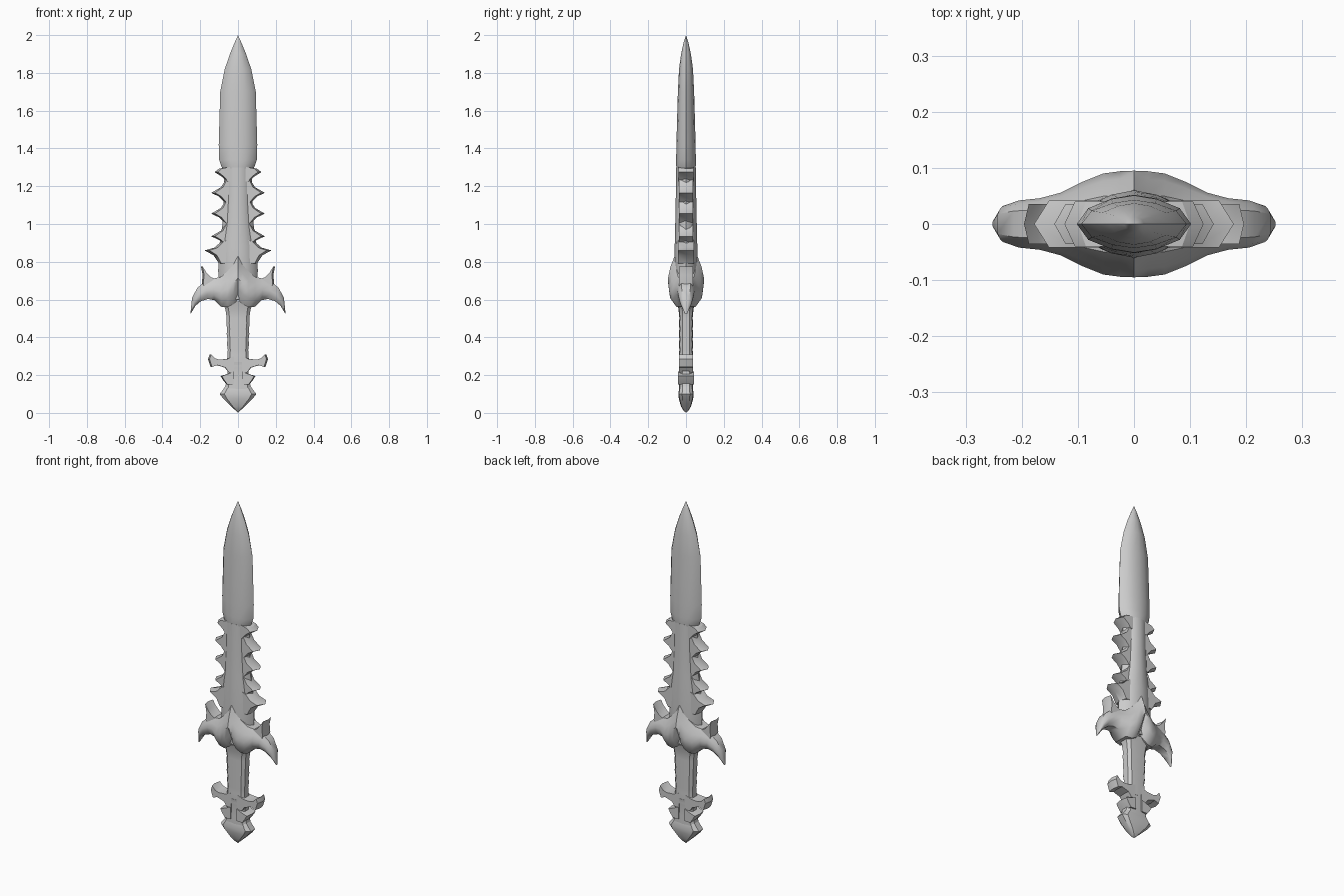
import bpy, bmesh, math

default = bpy.data.objects.get("Cube")
if default:
    bpy.data.objects.remove(default, do_unlink=True)

steel = bpy.data.materials.new("plain grey steel")
steel.use_nodes = True
grey = (0.6, 0.6, 0.6, 1)
steel.diffuse_color = grey
steel.node_tree.nodes["Principled BSDF"].inputs["Base Color"].default_value = grey


def finish(name, bm, angle=35):
    """Turn a bmesh into a shaded object."""
    bmesh.ops.remove_doubles(bm, verts=bm.verts, dist=0.0005)
    bmesh.ops.recalc_face_normals(bm, faces=bm.faces)
    mesh = bpy.data.meshes.new(name)
    bm.to_mesh(mesh)
    bm.free()
    mesh.materials.append(steel)
    obj = bpy.data.objects.new(name, mesh)
    bpy.context.collection.objects.link(obj)
    bpy.ops.object.select_all(action="DESELECT")
    obj.select_set(True)
    bpy.context.view_layer.objects.active = obj
    bpy.ops.object.shade_smooth_by_angle(angle=math.radians(angle))
    return obj


def loft(name, rings, angle=35):
    """Skin a row of closed rings that share a point count."""
    bm = bmesh.new()
    rows = [[bm.verts.new(p) for p in ring] for ring in rings]
    count = len(rows[0])
    for a, b in zip(rows, rows[1:]):
        for i in range(count):
            j = (i + 1) % count
            bm.faces.new((a[i], a[j], b[j], b[i]))
    bm.faces.new(rows[0])
    bm.faces.new(rows[-1])
    return finish(name, bm, angle)


def upright(name, section, stations, angle=35):
    """Loft a quarter section, mirrored both ways, through (z, half width, half depth)."""
    right = section + [(x, -y) for x, y in section[-2:0:-1]]
    quarter = section
    half = quarter + [(-x, y) for x, y in quarter[-2::-1]]
    whole = half + [(x, -y) for x, y in half[-2:0:-1]]
    return loft(name, [[(x * w, y * d, z) for x, y in whole]
                       for z, w, d in stations], angle)


def spikes(name, outline, thick, edge=0.82):
    """Pair of side spikes: full outline on the middle plane, drawn in on both faces."""
    bm = bmesh.new()
    base = outline[0][0]
    for side in (1, -1):
        layers = []
        for y, k in ((-thick, edge), (0, 1), (thick, edge)):
            layers.append([bm.verts.new((side * (base + (x - base) * k), y, z))
                           for x, z in outline])
        n = len(outline)
        for a, b in zip(layers, layers[1:]):
            for i in range(n):
                j = (i + 1) % n
                bm.faces.new((a[i], a[j], b[j], b[i]))
        bm.faces.new(layers[0])
        bm.faces.new(layers[-1])
    return finish(name, bm, 30)


lens = [(1, 0), (0.8, 0.55), (0.4, 0.87), (0, 1)]
slab = [(1, 0), (1, 0.5), (0.75, 0.9), (0, 1)]

# Blade
upright("blade", lens, [
    (1.29, 0.08, 0.05), (1.31, 0.09, 0.052), (1.34, 0.1, 0.052),
    (1.42, 0.102, 0.051), (1.7, 0.094, 0.043), (1.82, 0.07, 0.037),
    (1.9, 0.043, 0.026), (1.96, 0.018, 0.013), (2, 0, 0)])

# Serrated lower blade
upright("blade_shank", lens, [
    (0.6, 0.09, 0.058), (0.75, 0.105, 0.06), (0.88, 0.1, 0.06),
    (1, 0.082, 0.057), (1.15, 0.075, 0.054), (1.3, 0.075, 0.052)])

# Collar under the blade
spikes("collar_spikes", [(0.02, 1.305), (0.06, 1.3), (0.1, 1.293), (0.124, 1.275),
                         (0.085, 1.25), (0.06, 1.225), (0.02, 1.225)], 0.04)

# Teeth along both edges
for number, tip_z in enumerate((1.165, 1.055, 0.935)):
    spikes(f"tooth_pair_{number + 1}",
           [(0.03, tip_z + 0.075), (0.065, tip_z + 0.07), (0.09, tip_z + 0.03),
            (0.142, tip_z), (0.1, tip_z - 0.02), (0.07, tip_z - 0.05),
            (0.03, tip_z - 0.05)], 0.036)
spikes("large_tooth_pair",
       [(0.03, 0.925), (0.09, 0.905), (0.125, 0.875), (0.178, 0.86),
        (0.13, 0.835), (0.1, 0.79), (0.03, 0.79)], 0.042)

# Guard: columns of (top point, bottom point, depth), running out to the lower horn
swell = (0.55, 0.93, 1, 0.85, 0.55)
notched = (0.5, 0.72, 1, 0.87, 0.64)
columns = [
    ((0, 0.83), (0, 0.6), 0.095),
    ((0.025, 0.79), (0.025, 0.575), 0.094),
    ((0.055, 0.75), (0.055, 0.56), 0.09),
    ((0.09, 0.72), (0.09, 0.562), 0.076),
    ((0.135, 0.71), (0.125, 0.597), 0.056),
    ((0.175, 0.695), (0.16, 0.603), 0.046),
    ((0.215, 0.662), (0.195, 0.592), 0.042),
    ((0.243, 0.61), (0.225, 0.567), 0.032),
    ((0.252, 0.525), (0.25, 0.525), 0.006)]


def guard_ring(column, side):
    (tx, tz), (bx, bz), depth = column
    shape = notched if tx == 0 else swell
    front = [(side * (bx + (tx - bx) * i / 4), -depth * f, bz + (tz - bz) * i / 4)
             for i, f in enumerate(shape)]
    return front + [(x, -y, z) for x, y, z in reversed(front)]


loft("guard", [guard_ring(c, -1) for c in reversed(columns[1:])]
     + [guard_ring(c, 1) for c in columns], 40)
spikes("guard_upper_horns",
       [(0.11, 0.67), (0.12, 0.708), (0.15, 0.72), (0.175, 0.745), (0.196, 0.775),
        (0.187, 0.73), (0.192, 0.685), (0.18, 0.65)], 0.036, 0.9)

# Grip, gently rippled
grip = [(0.59, 0.085, 0.05), (0.55, 0.067, 0.04)]
for i in range(9):
    ripple = 0.003 if i % 2 else 0
    grip.append((0.53 - i * 0.028, 0.064 - i * 0.001 - ripple, 0.038 - ripple))
grip.append((0.24, 0.06, 0.036))
upright("grip", slab, grip)

# Forked wings above the pommel
spikes("pommel_wings",
       [(0.02, 0.3), (0.06, 0.285), (0.105, 0.282), (0.13, 0.29), (0.15, 0.31),
        (0.159, 0.285), (0.145, 0.243), (0.115, 0.253), (0.07, 0.24),
        (0.05, 0.215), (0.02, 0.215)], 0.036, 0.94)

# Pommel neck and its small spikes
upright("pommel_neck", slab, [
    (0.27, 0.06, 0.038), (0.23, 0.055, 0.034), (0.17, 0.06, 0.036), (0.11, 0.075, 0.037)])
spikes("pommel_spikes", [(0.02, 0.22), (0.06, 0.205), (0.092, 0.195), (0.08, 0.175),
                         (0.06, 0.15), (0.02, 0.15)], 0.042, 0.9)

# Pointed pommel
upright("pommel", slab, [
    (0.15, 0.06, 0.033), (0.125, 0.078, 0.037), (0.1, 0.097, 0.041),
    (0.075, 0.078, 0.038), (0.035, 0.037, 0.027), (0.012, 0.012, 0.013), (0, 0, 0)], 30)
